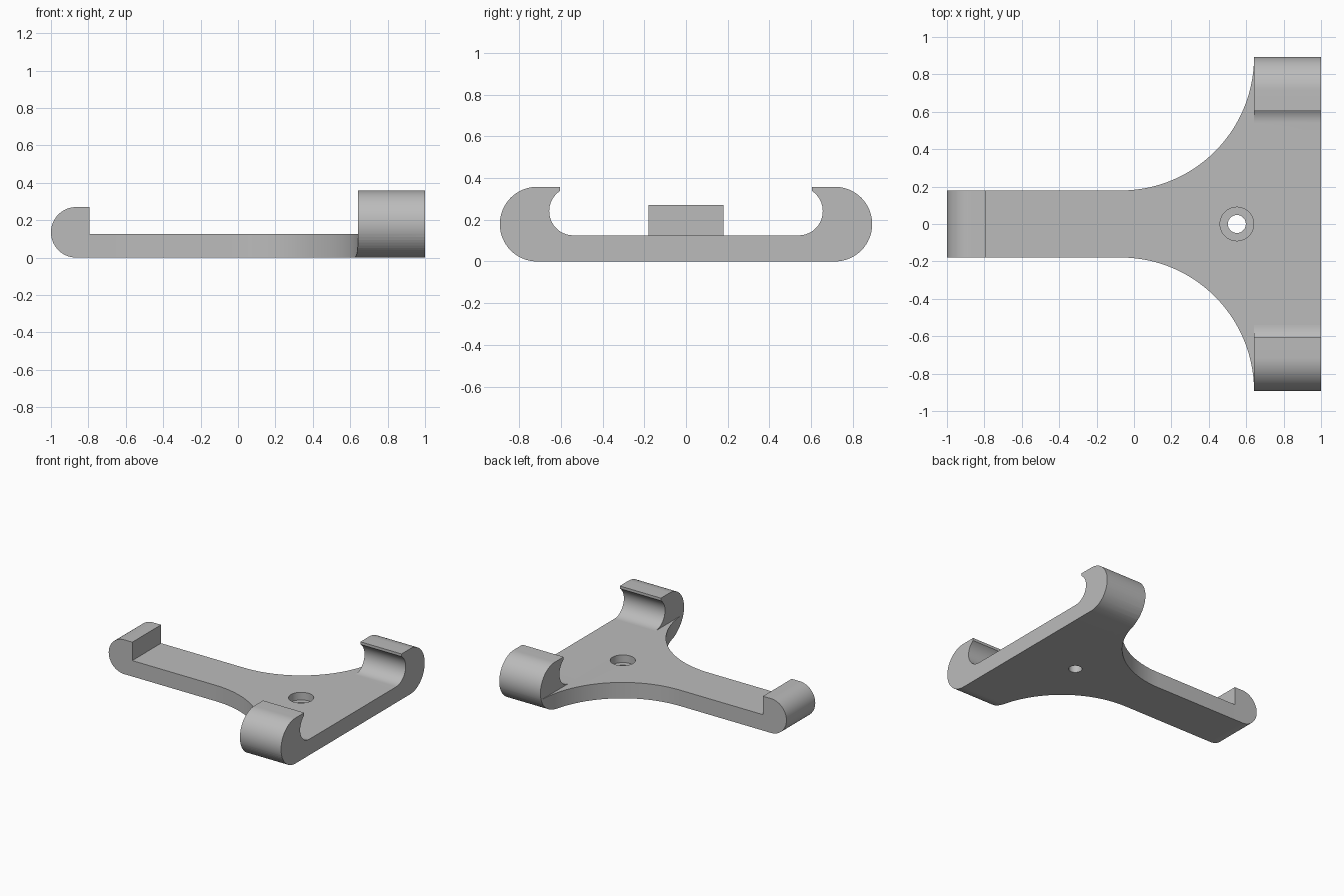
import bpy, bmesh, math
from mathutils import Vector

if "Cube" in bpy.data.objects:
    bpy.data.objects.remove(bpy.data.objects["Cube"])

T = 0.125        # plate thickness
R = 0.179        # outer radius of the side hooks
HY = 0.893 - R   # centre of the side hook rounding
FX = 0.642       # inner end of the side hooks

grey = bpy.data.materials.new("plain grey")
grey.diffuse_color = (0.5, 0.5, 0.5, 1)
grey.use_nodes = True
grey.node_tree.nodes["Principled BSDF"].inputs["Base Color"].default_value = grey.diffuse_color


def arc(cx, cy, r, a0, a1, n):
    """Points on an arc, angles in degrees."""
    return [(cx + r * math.cos(math.radians(a0 + (a1 - a0) * i / n)),
             cy + r * math.sin(math.radians(a0 + (a1 - a0) * i / n)))
            for i in range(n + 1)]


def prism(name, pts, axis, lo, hi):
    """Extrude a closed 2D profile along the named axis."""
    place = {'x': lambda p, d: (d, p[0], p[1]),
             'y': lambda p, d: (p[0], d, p[1]),
             'z': lambda p, d: (p[0], p[1], d)}[axis]
    bm = bmesh.new()
    face = bm.faces.new([bm.verts.new(place(p, lo)) for p in pts])
    ext = bmesh.ops.extrude_face_region(bm, geom=[face])
    step = Vector(place((0, 0), hi - lo))
    bmesh.ops.translate(bm, vec=step, verts=[
        v for v in ext['geom'] if isinstance(v, bmesh.types.BMVert)])
    bmesh.ops.recalc_face_normals(bm, faces=bm.faces)
    mesh = bpy.data.meshes.new(name)
    bm.to_mesh(mesh)
    bm.free()
    mesh.materials.append(grey)
    obj = bpy.data.objects.new(name, mesh)
    bpy.context.collection.objects.link(obj)
    return obj


def combine(target, other, operation):
    """Apply a boolean and remove the second object."""
    mod = target.modifiers.new("join", 'BOOLEAN')
    mod.operation, mod.object, mod.solver = operation, other, 'EXACT'
    bpy.context.view_layer.objects.active = target
    bpy.ops.object.modifier_apply(modifier=mod.name)
    bpy.data.objects.remove(other, do_unlink=True)


# Flat T-shaped plate with two sweeping concave sides
side = arc(FX - 0.714, 0.893, 0.714, -90, 0, 40)
half = [(-0.865, 0.179)] + side + [(1, 0.893)]
bracket = prism("bracket", half + [(x, -y) for x, y in reversed(half)], 'z', 0, T)

# Round the lower outer edges of the plate to follow the hooks
stadium = arc(HY, R, R, -90, 90, 32) + arc(-HY, R, R, 90, 270, 32)
combine(bracket, prism("edge_rounding", stadium, 'x', -1.1, 1.1), 'INTERSECT')

# Side hooks with a round inner channel
a = math.degrees(math.acos(0.065 / 0.116))
hook = ([(0.45, 0)] + arc(HY, R, R, -90, 90, 32) + [(0.605, 2 * R)]
        + arc(0.54, T + 0.116, 0.116, a, -90, 24) + [(0.45, T)])
for s, name in ((1, "back_hook"), (-1, "front_hook")):
    combine(bracket, prism(name, [(s * y, z) for y, z in hook], 'x', FX, 1), 'UNION')

# Rounded stop at the end of the arm
stop = arc(-0.865, 0.135, 0.135, 90, 270, 32) + [(-0.795, 0), (-0.795, 0.27)]
combine(bracket, prism("end_stop", stop, 'y', -0.179, 0.179), 'UNION')

# Screw hole with a wider recess on top
for r, z in ((0.048, -0.1), (0.09, 0.065)):
    hole = arc(0.55, 0, r, 0, 360, 40)[:-1]
    combine(bracket, prism("screw_hole", hole, 'z', z, 0.3), 'DIFFERENCE')

bpy.ops.object.select_all(action='DESELECT')
bracket.select_set(True)
bpy.context.view_layer.objects.active = bracket
bpy.ops.object.shade_smooth_by_angle(angle=math.radians(25))
